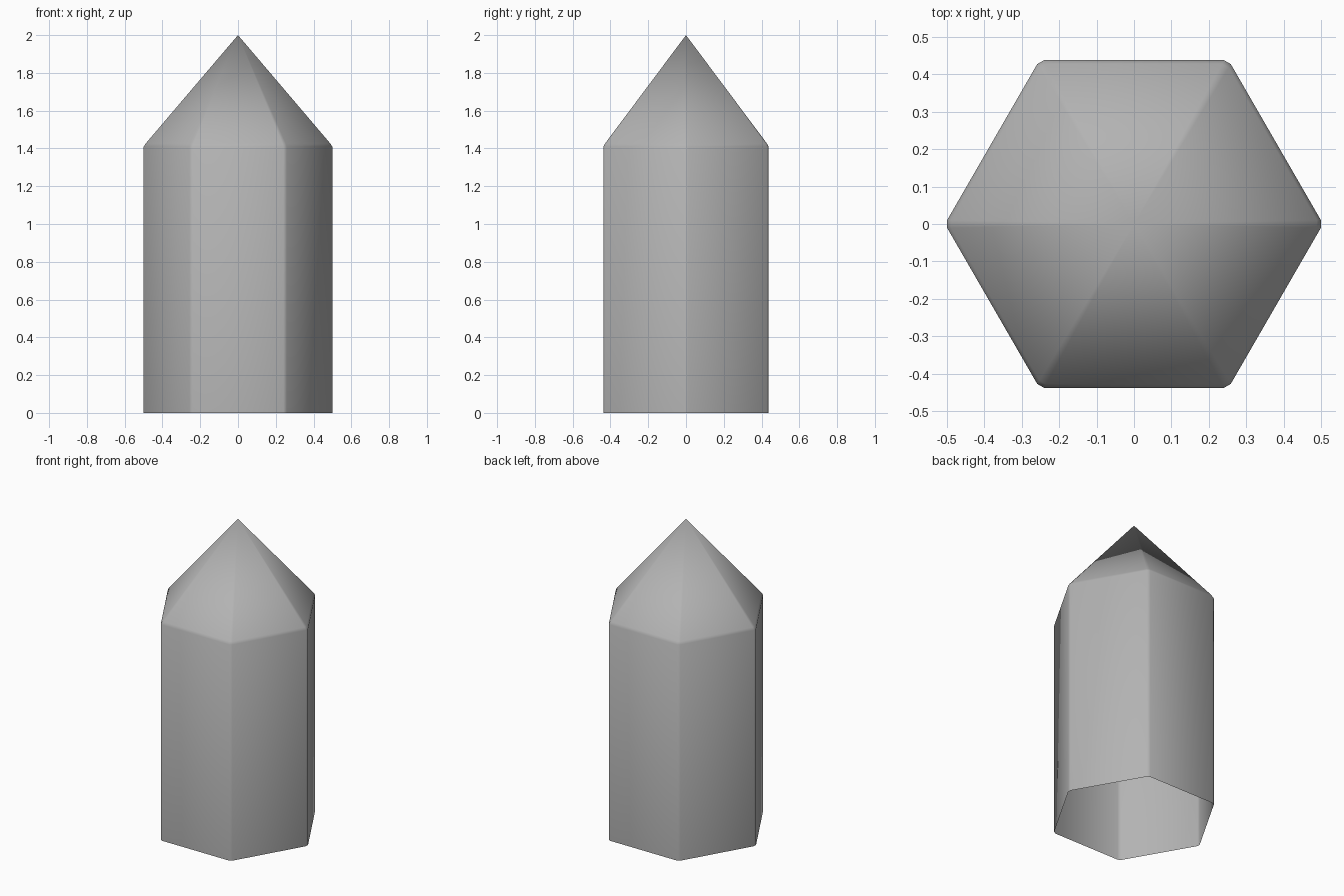
import bpy, bmesh
from math import sin, cos, pi, radians

if "Cube" in bpy.data.objects:
    bpy.data.objects.remove(bpy.data.objects["Cube"])

SIDES = 6


def chamfered_ring(bm, radius, chamfer, z):
    """Hexagon ring with each corner cut by a narrow chamfer."""
    corners = [(radius * cos(2 * pi * i / SIDES), radius * sin(2 * pi * i / SIDES))
               for i in range(SIDES)]
    verts = []
    t = chamfer / radius
    for i, (x, y) in enumerate(corners):
        for nx, ny in (corners[i - 1], corners[(i + 1) % SIDES]):
            verts.append(bm.verts.new((x + (nx - x) * t, y + (ny - y) * t, z)))
    return verts


# Hollow hexagonal shell, open at the bottom
bm = bmesh.new()
rings = [chamfered_ring(bm, r, c, z) for r, c, z in (
    (0.505, 0.012, 0.0),
    (0.505, 0.012, 1.41),
    (0.494, 0.012, 1.427),
)]
n = SIDES * 2
for low, high in zip(rings, rings[1:]):
    for i in range(n):
        j = (i + 1) % n
        bm.faces.new((low[i], low[j], high[j], high[i]))

# Pointed top
apex = bm.verts.new((0, 0, 2.0))
for i in range(n):
    bm.faces.new((rings[-1][i], rings[-1][(i + 1) % n], apex))

mesh = bpy.data.meshes.new("crystal_shell")
bm.to_mesh(mesh)
bm.free()
shell = bpy.data.objects.new("crystal_shell", mesh)
bpy.context.collection.objects.link(shell)

# Darker grey
grey = bpy.data.materials.new("dark_grey")
grey.diffuse_color = (0.45, 0.45, 0.45, 1)
grey.use_nodes = True
grey.node_tree.nodes["Principled BSDF"].inputs["Base Color"].default_value = grey.diffuse_color
mesh.materials.append(grey)

# Soft shading across the narrow chamfers
bpy.context.view_layer.objects.active = shell
shell.select_set(True)
bpy.ops.object.shade_smooth_by_angle(angle=radians(45))
